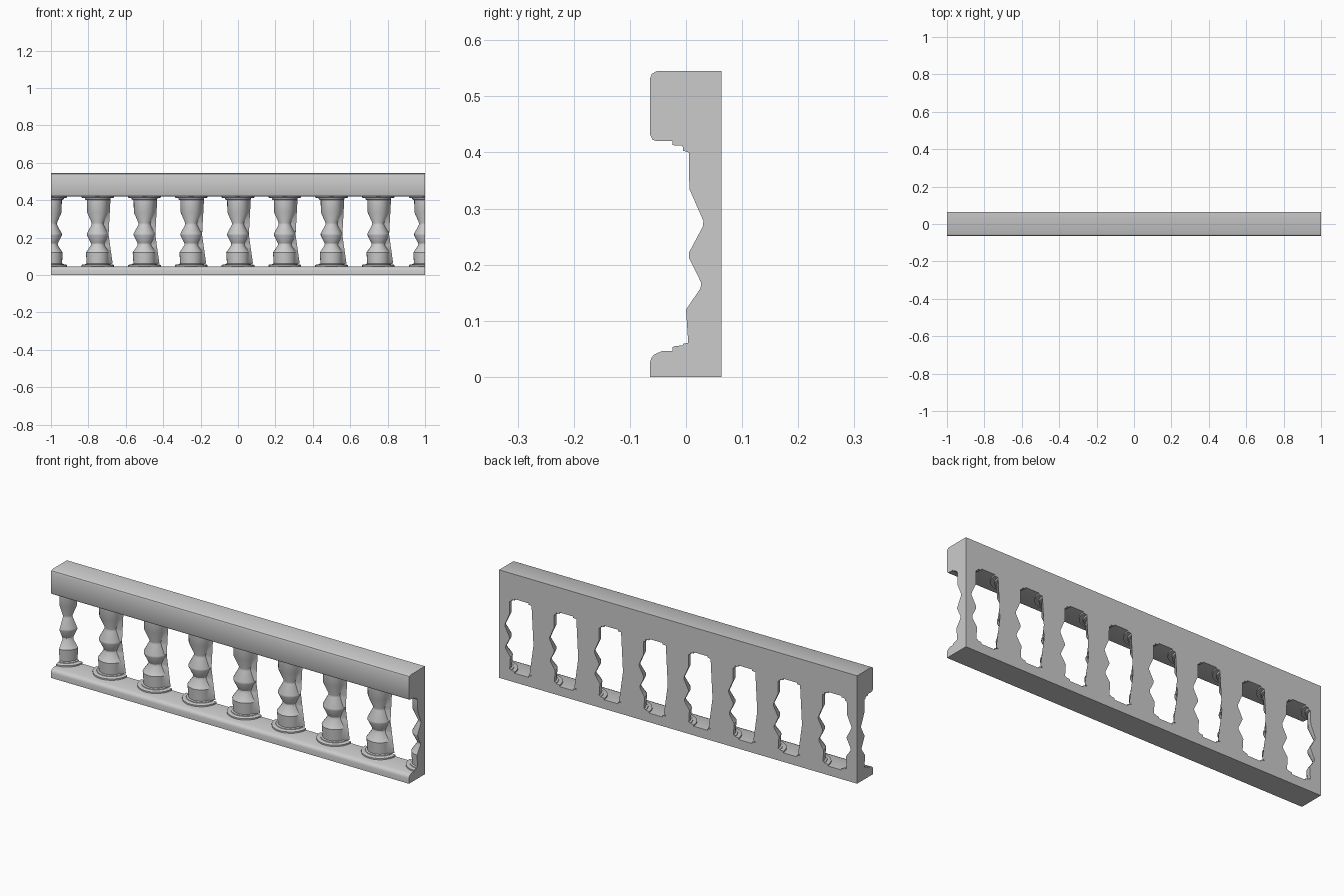
import bpy, bmesh
from math import cos, sin, pi, radians

if "Cube" in bpy.data.objects:
    bpy.data.objects.remove(bpy.data.objects["Cube"])

BACK = 0.063          # flat rear plane shared by rails and balusters
SPACING = 0.25


def finish(name, bm):
    bmesh.ops.recalc_face_normals(bm, faces=bm.faces)
    mesh = bpy.data.meshes.new(name)
    bm.to_mesh(mesh)
    bm.free()
    ob = bpy.data.objects.new(name, mesh)
    bpy.context.collection.objects.link(ob)
    bpy.ops.object.select_all(action='DESELECT')
    ob.select_set(True)
    bpy.context.view_layer.objects.active = ob
    bpy.ops.object.shade_smooth_by_angle(angle=radians(30))
    return ob


def rail(name, section):
    """Extrude a (y, z) section along the full length."""
    bm = bmesh.new()
    face = bm.faces.new([bm.verts.new((-1, y, z)) for y, z in section])
    new = bmesh.ops.extrude_face_region(bm, geom=[face])['geom']
    bmesh.ops.translate(bm, vec=(2, 0, 0),
                        verts=[v for v in new if isinstance(v, bmesh.types.BMVert)])
    # extrude_face_region may drop the starting cap: restore it when open
    bmesh.ops.holes_fill(bm, edges=[e for e in bm.edges if e.is_boundary], sides=0)
    return finish(name, bm)


def web_width(z):
    """Straight-edged rear web on the right-hand side of each baluster."""
    if z > 0.215:
        return 0.058 + (z - 0.215) / 0.185 * 0.010
    return 0.058 + (0.215 - z) / 0.155 * 0.022


# Baluster outline: (radius, height)
PROFILE = [(0.087, 0.044), (0.087, 0.053), (0.083, 0.055), (0.069, 0.056),
           (0.068, 0.059), (0.059, 0.061), (0.063, 0.120), (0.037, 0.158),
           (0.036, 0.168), (0.058, 0.213), (0.058, 0.221), (0.033, 0.268),
           (0.032, 0.278), (0.057, 0.335), (0.058, 0.400), (0.068, 0.403),
           (0.069, 0.412), (0.087, 0.413), (0.087, 0.423)]


def baluster(name, x, start, end, steps, web=False):
    """Partial lathe about the rear plane, closed through its axis."""
    bm = bmesh.new()
    rings = []
    for r, z in PROFILE:
        ring = [bm.verts.new((x, BACK, z))]
        for i in range(steps + 1):
            a = start + (end - start) * i / steps
            rr = web_width(z) if web and i == steps and 0.06 < z < 0.401 else r
            ring.append(bm.verts.new((x + rr * cos(a), BACK + rr * sin(a), z)))
        rings.append(ring)
    n = steps + 2
    for lo, hi in zip(rings, rings[1:]):
        for i in range(n):
            j = (i + 1) % n
            bm.faces.new((lo[i], lo[j], hi[j], hi[i]))
    bm.faces.new(rings[0])
    bm.faces.new(rings[-1])
    return finish(name, bm)


# Rails with rounded front edges
rail("bottom_rail", [(BACK, 0), (-0.064, 0), (-0.064, 0.026), (-0.062, 0.033),
                     (-0.058, 0.039), (-0.052, 0.042), (-0.043, 0.046), (BACK, 0.046)])
rail("top_rail", [(BACK, 0.42), (-0.052, 0.42), (-0.060, 0.423), (-0.064, 0.432),
                  (-0.064, 0.532), (-0.061, 0.540), (-0.052, 0.545), (BACK, 0.545)])

# Seven half-round balusters, plus a quarter-round one at each end
for k in range(-3, 4):
    baluster(f"baluster_{k + 4}", k * SPACING, -pi, 0, 12, web=True)
baluster("end_baluster_left", -1, -pi / 2, 0, 6)
baluster("end_baluster_right", 1, -pi, -pi / 2, 6)
